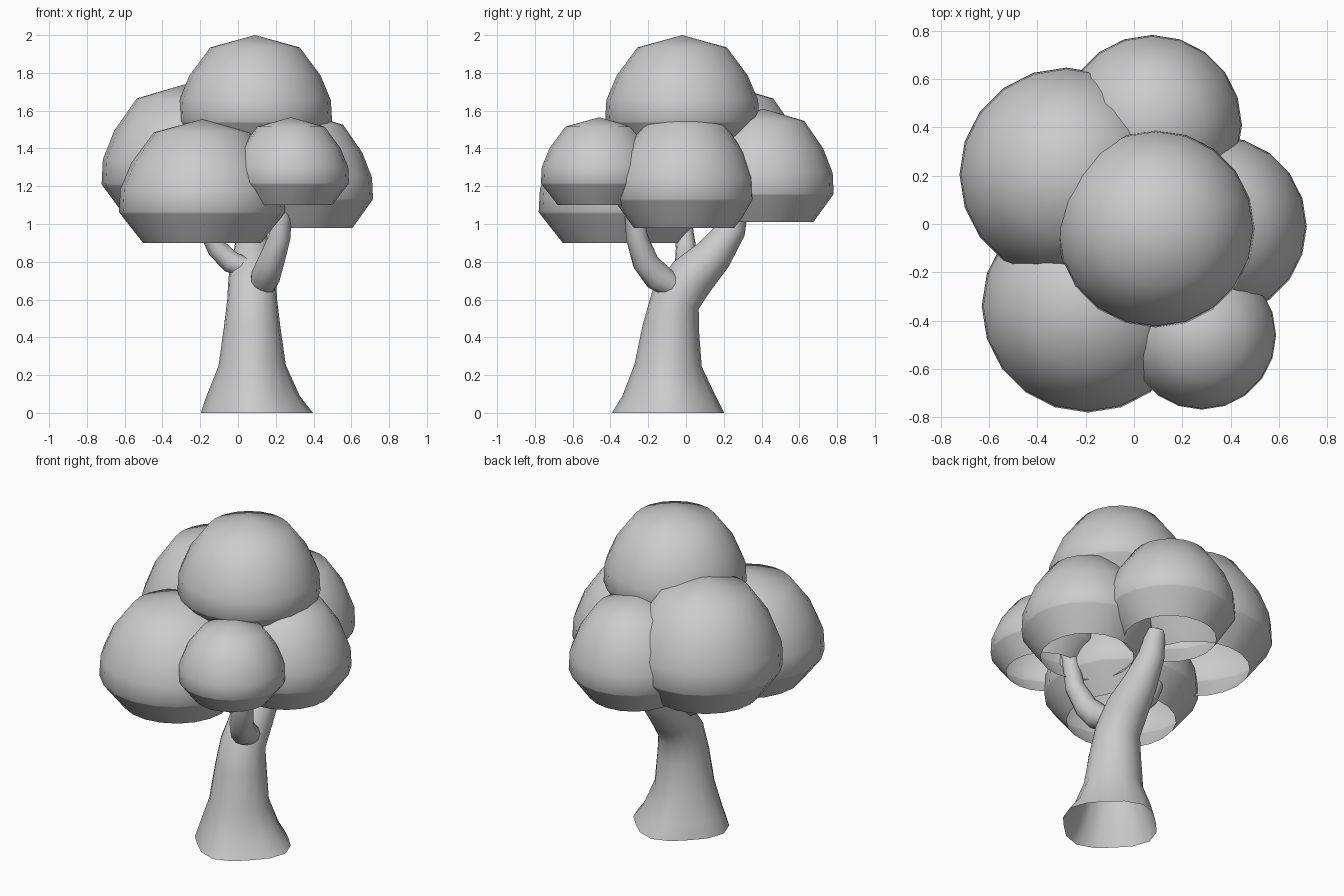
import bpy, bmesh
from math import sin, cos, pi
from mathutils import Vector

if "Cube" in bpy.data.objects:
    bpy.data.objects.remove(bpy.data.objects["Cube"])


def finish(name, bm, angle):
    """Turn a bmesh into a smooth object with sharp creases kept."""
    bmesh.ops.recalc_face_normals(bm, faces=bm.faces)
    me = bpy.data.meshes.new(name)
    bm.to_mesh(me)
    bm.free()
    ob = bpy.data.objects.new(name, me)
    bpy.context.collection.objects.link(ob)
    bpy.ops.object.select_all(action='DESELECT')
    bpy.context.view_layer.objects.active = ob
    ob.select_set(True)
    bpy.ops.object.shade_smooth_by_angle(angle=angle)
    return ob


def bridge(bm, rings):
    for a, b in zip(rings, rings[1:]):
        n = len(a)
        for i in range(n):
            j = (i + 1) % n
            bm.faces.new((a[i], a[j], b[j], b[i]))


def canopy(name, x, y, top, bottom, r, sides=20):
    """Puffy dome, open underneath."""
    profile = [(.58, .893), (.85, .65), (.985, .435), (1.0, .25), (.985, .235), (.71, 0)]
    bm = bmesh.new()
    rings = []
    for pr, ph in profile:
        z = bottom + ph * (top - bottom)
        rings.append([bm.verts.new((x + r * pr * cos(2 * pi * i / sides),
                                    y + r * pr * sin(2 * pi * i / sides), z))
                      for i in range(sides)])
    bridge(bm, rings)
    apex = bm.verts.new((x, y, top))
    for i in range(sides):
        bm.faces.new((apex, rings[0][i], rings[0][(i + 1) % sides]))
    finish(name, bm, 0.75)


def limb(name, path, sides=16):
    """Tapering open tube; path rows are x, y, z, radius, root flare."""
    bm = bmesh.new()
    pts = [Vector(p[:3]) for p in path]
    rings = []
    for k, (p, row) in enumerate(zip(pts, path)):
        t = pts[min(k + 1, len(pts) - 1)] - pts[max(k - 1, 0)]
        if p.z < 0.2:
            t = Vector((0, 0, 1))
        t.normalize()
        u = Vector((0, 1, 0)).cross(t).normalized()
        v = t.cross(u)
        ring = []
        for i in range(sides):
            a = 2 * pi * i / sides
            r = row[3] * (1 + row[4] * cos(4 * a))
            ring.append(bm.verts.new(p + u * r * cos(a) + v * r * sin(a)))
        rings.append(ring)
    bridge(bm, rings)
    finish(name, bm, 0.9)


# Trunk flares at the roots and leans back into the rear limb
limb("trunk", [(.10, -.095, 0, .28, .06), (.08, -.09, .09, .235, .05),
               (.075, -.095, .25, .175, .02), (.075, -.08, .45, .15, 0),
               (.075, -.055, .6, .132, 0), (.075, .03, .72, .125, 0),
               (.075, .15, .84, .10, 0), (.072, .24, .97, .077, 0),
               (.07, .28, 1.12, .055, 0)])

# Side branches
limb("left_branch", [(.06, -.01, .76, .055, 0), (-.04, 0, .80, .058, 0),
                     (-.11, 0, .87, .054, 0), (-.16, -.01, .97, .048, 0),
                     (-.19, -.02, 1.12, .04, 0)], 12)
limb("front_branch", [(.13, -.07, .67, .065, 0), (.145, -.15, .72, .078, 0),
                      (.175, -.215, .80, .07, 0), (.22, -.26, .93, .058, 0),
                      (.245, -.285, 1.15, .045, 0)], 12)

# Foliage domes
canopy("canopy_top", .09, -.02, 2.0, 1.39, .408)
canopy("canopy_left_back", -.28, .205, 1.74, 1.035, .442)
canopy("canopy_left_front", -.19, -.34, 1.555, .90, .44)
canopy("canopy_back", .075, .41, 1.61, 1.01, .372)
canopy("canopy_right", .34, -.01, 1.59, .98, .375)
canopy("canopy_right_front", .28, -.46, 1.565, 1.10, .308)
